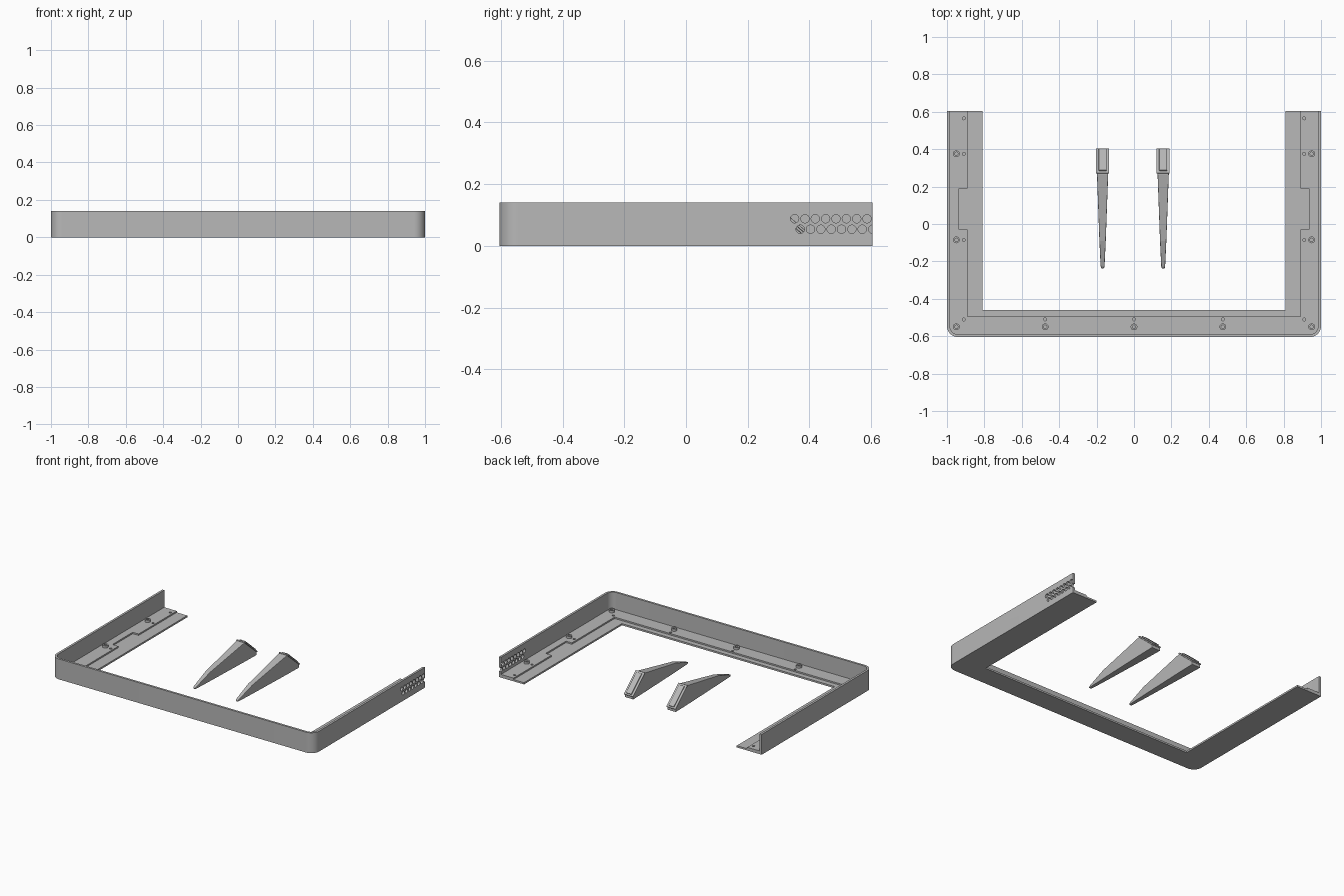
import bpy, bmesh, math
from mathutils import Vector

if "Cube" in bpy.data.objects:
    bpy.data.objects.remove(bpy.data.objects["Cube"])

grey = bpy.data.materials.new("mid_grey")
grey.diffuse_color = (0.48, 0.48, 0.48, 1)
grey.use_nodes = True
grey.node_tree.nodes["Principled BSDF"].inputs["Base Color"].default_value = grey.diffuse_color

END, WALL, HEIGHT = 0.605, 0.015, 0.14


def finish(bm, name, smooth=True):
    bmesh.ops.recalc_face_normals(bm, faces=bm.faces)
    me = bpy.data.meshes.new(name)
    bm.to_mesh(me)
    bm.free()
    ob = bpy.data.objects.new(name, me)
    bpy.context.collection.objects.link(ob)
    me.materials.append(grey)
    bpy.ops.object.select_all(action='DESELECT')
    bpy.context.view_layer.objects.active = ob
    ob.select_set(True)
    if smooth:
        bpy.ops.object.shade_smooth_by_angle(angle=math.radians(30))
    return ob


def prism(points, offset, name, smooth=True):
    """Extrude a closed outline of 3D points by an offset."""
    bm = bmesh.new()
    face = bm.faces.new([bm.verts.new(p) for p in points])
    new = bmesh.ops.extrude_face_region(bm, geom=[face])["geom"]
    bmesh.ops.translate(bm, vec=Vector(offset),
                        verts=[v for v in new if isinstance(v, bmesh.types.BMVert)])
    return finish(bm, name, smooth)


def u_path(inset, radius=0.06, steps=10):
    """Open U with rounded front corners, from left end to right end."""
    r, x, y = radius - inset, 1 - inset, -END + inset
    arc = [(x - r + r * math.sin(a), y + r - r * math.cos(a))
           for a in (math.pi / 2 * i / steps for i in range(steps + 1))]
    right = arc + [(x, END)]
    return [(-px, py) for px, py in reversed(right)] + right


def mirrored(half):
    """Right half of an inner edge, continued on the left."""
    return half + [(-x, y) for x, y in reversed(half)]


def slab(outline, z0, z1, name):
    return prism([(x, y, z0) for x, y in outline], (0, 0, z1 - z0), name)


def cut(ob, holes, radius, depth, axis):
    """Drill round holes along x or z."""
    bm = bmesh.new()
    for c in holes:
        new = bmesh.ops.create_cone(bm, cap_ends=True, segments=20, radius1=radius,
                                    radius2=radius, depth=depth)["verts"]
        if axis == 'X':
            for v in new:
                v.co = Vector((v.co.z, v.co.x, v.co.y))
        bmesh.ops.translate(bm, verts=new, vec=Vector(c))
    cutter = finish(bm, "hole_cutter", False)
    cutter.hide_render = True
    mod = ob.modifiers.new("holes", 'BOOLEAN')
    mod.operation, mod.solver, mod.object = 'DIFFERENCE', 'EXACT', cutter
    bpy.context.view_layer.objects.active = ob
    bpy.ops.object.modifier_apply(modifier=mod.name)
    bpy.data.objects.remove(cutter)


# Outer wall with two staggered rows of vent holes on the right
wall = slab(u_path(0) + u_path(WALL)[::-1], 0, HEIGHT, "outer_wall")
vents = [(0.99, y0 + 0.0335 * i, z)
         for y0, z in ((0.352, 0.088), (0.37, 0.054)) for i in range(8)]
cut(wall, vents, 0.0135, 0.08, 'X')

# Thin bottom lip, and the thicker stepped floor on top of it
inner = u_path(WALL)
slab(inner + mirrored([(0.81, END), (0.81, -0.46)]), 0, 0.012, "bottom_lip")
step = [(0.89, END), (0.89, 0.19), (0.935, 0.19), (0.935, -0.03),
        (0.89, -0.03), (0.89, -0.495)]
floor = slab(inner + mirrored(step), 0.012, 0.022, "stepped_floor")

# Small pin holes in the floor
pins = [(s * 0.91, y, 0.022) for s in (-1, 1) for y in (0.565, 0.375, -0.085, -0.51)]
pins += [(x, -0.51, 0.022) for x in (-0.475, 0, 0.475)]
cut(floor, pins, 0.008, 0.06, 'Z')


# Hollow screw bosses
def boss(x, y):
    bm = bmesh.new()
    prof = [(0.018, 0.022), (0.018, 0.038), (0.009, 0.038), (0.009, 0.024), (0, 0.024)]
    n, rings = 24, []
    for r, z in prof[:-1]:
        rings.append([bm.verts.new((x + r * math.cos(2 * math.pi * i / n),
                                    y + r * math.sin(2 * math.pi * i / n), z))
                      for i in range(n)])
    for a, b in zip(rings, rings[1:]):
        for i in range(n):
            j = (i + 1) % n
            bm.faces.new((a[i], a[j], b[j], b[i]))
    bm.faces.new(rings[-1])
    bm.faces.new(rings[0][::-1])
    finish(bm, "screw_boss")


for s in (-1, 1):
    for y in (0.375, -0.085, -0.55):
        boss(s * 0.95, y)
for x in (-0.475, 0, 0.475):
    boss(x, -0.55)


# Tapered wedge feet: body, sloped rear flange and raised pad
def plate(cx, width, a, b, thick, name):
    a, b = Vector((0, *a)), Vector((0, *b))
    d = (b - a).normalized()
    n = Vector((0, -d.z, d.y)) * thick
    left = Vector((cx - width / 2, 0, 0))
    ob = prism([left + p for p in (a, b, b + n, a + n)], (width, 0, 0), name, False)
    bev = ob.modifiers.new("soft_edges", 'BEVEL')
    bev.width, bev.segments = 0.002, 2


def foot(cx):
    sections = [(-0.237, 0.008, 0.016), (-0.225, 0.014, 0.021), (-0.09, 0.062, 0.034),
                (0.268, 0.133, 0.060), (0.398, 0.020, 0.066)]
    bm = bmesh.new()
    rings = [[bm.verts.new((cx + sx * w / 2, y, z)) for sx, z in
              ((-1, 0), (1, 0), (1, top), (-1, top))] for y, top, w in sections]
    for a, b in zip(rings, rings[1:]):
        for i in range(4):
            j = (i + 1) % 4
            bm.faces.new((a[i], a[j], b[j], b[i]))
    bm.faces.new(rings[0][::-1])
    bm.faces.new(rings[-1])
    ob = finish(bm, "wedge_foot", False)
    bev = ob.modifiers.new("soft_edges", 'BEVEL')
    bev.width, bev.segments = 0.003, 2
    plate(cx, 0.070, (0.268, 0.133), (0.400, 0.018), 0.008, "foot_flange")
    plate(cx, 0.042, (0.283, 0.130), (0.398, 0.030), 0.008, "foot_pad")


for cx in (-0.168, 0.156):
    foot(cx)
